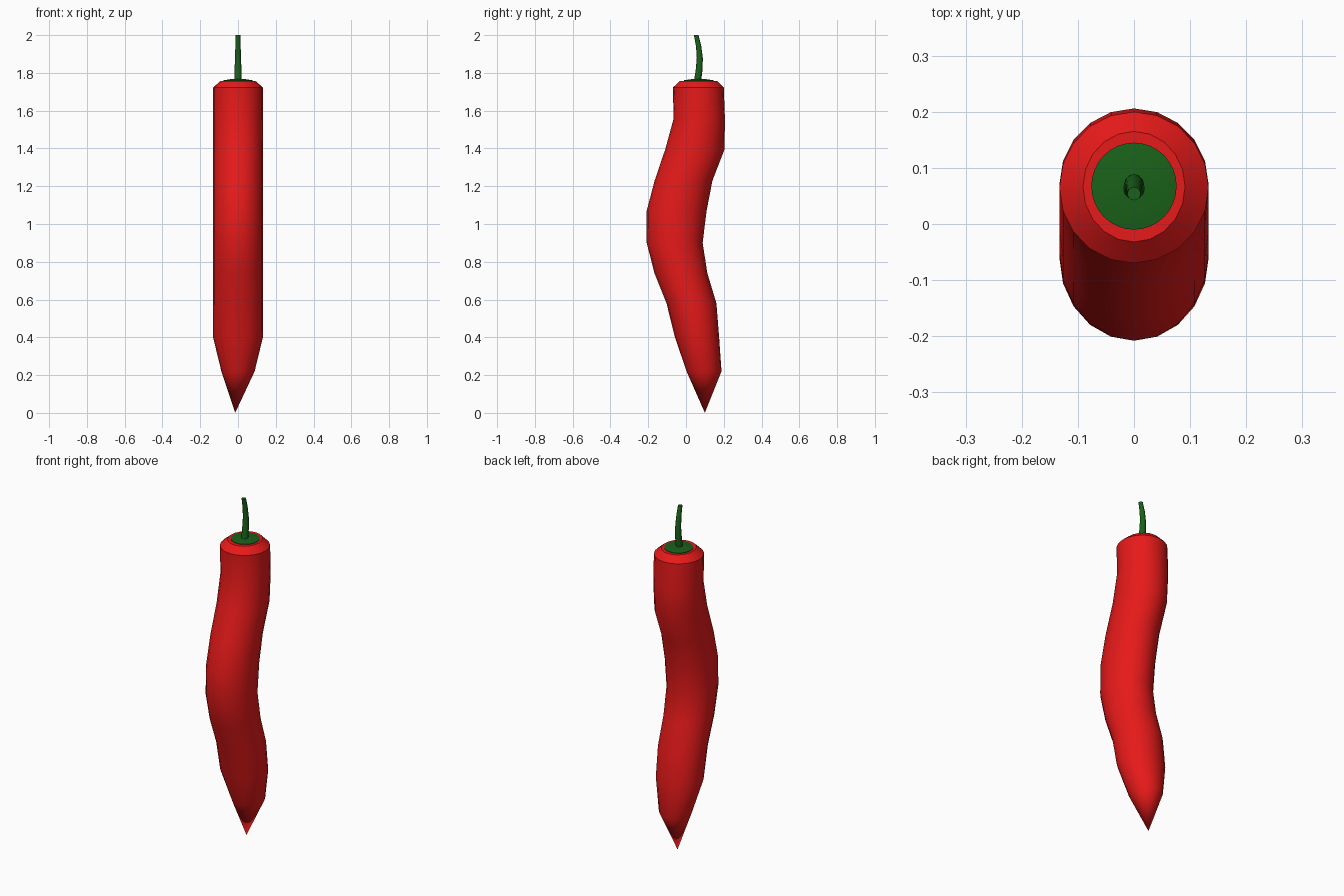
import bpy, bmesh, math

if "Cube" in bpy.data.objects:
    bpy.data.objects.remove(bpy.data.objects["Cube"])


def material(name, rgb):
    m = bpy.data.materials.new(name)
    m.diffuse_color = (*rgb, 1)
    m.use_nodes = True
    m.node_tree.nodes["Principled BSDF"].inputs["Base Color"].default_value = m.diffuse_color
    return m


def loft(name, rings, sides, mat, tip=None):
    """Skin elliptical level rings (z, y_front, y_back, half_width); optional pointed tip."""
    bm = bmesh.new()
    loops = []
    for z, y0, y1, rx in rings:
        cy, ry = (y0 + y1) / 2, (y1 - y0) / 2
        loops.append([bm.verts.new((rx * math.cos(2 * math.pi * i / sides),
                                    cy + ry * math.sin(2 * math.pi * i / sides), z))
                      for i in range(sides)])
    for a, b in zip(loops, loops[1:]):
        for i in range(sides):
            j = (i + 1) % sides
            bm.faces.new((a[i], a[j], b[j], b[i]))
    if tip:
        t = bm.verts.new(tip)
        for i in range(sides):
            bm.faces.new((t, loops[0][(i + 1) % sides], loops[0][i]))
    else:
        bm.faces.new(loops[0][::-1])
    bm.faces.new(loops[-1])
    bmesh.ops.recalc_face_normals(bm, faces=bm.faces[:])
    me = bpy.data.meshes.new(name)
    bm.to_mesh(me)
    bm.free()
    me.materials.append(mat)
    ob = bpy.data.objects.new(name, me)
    bpy.context.collection.objects.link(ob)
    bpy.ops.object.select_all(action='DESELECT')
    ob.select_set(True)
    bpy.context.view_layer.objects.active = ob
    bpy.ops.object.shade_smooth_by_angle(angle=math.radians(35))
    return ob


red = material("pepper_red", (0.8, 0.01, 0.01))
green = material("stem_green", (0.01, 0.12, 0.01))

# Wavy pepper body with pointed tip and bevelled shoulder
R = 0.133
body = [
    (0.22, 0.003, 0.188, 0.088),
    (0.405, -0.06, 0.175, R),
    (0.58, -0.103, 0.161, R),
    (0.74, -0.167, 0.113, R),
    (0.90, -0.208, 0.088, R),
    (1.07, -0.208, 0.109, R),
    (1.23, -0.166, 0.14, R),
    (1.395, -0.11, 0.204, R),
    (1.56, -0.065, 0.206, R),
    (1.722, -0.07, 0.2, R),
    (1.758, -0.032, 0.165, 0.091),
]
loft("pepper_body", body, 20, red, tip=(-0.015, 0.1, 0.0))

# Green cap disc under the stem
loft("green_cap", [(1.75, -0.01, 0.145, 0.076), (1.761, -0.01, 0.145, 0.076),
                   (1.767, 0.03, 0.105, 0.038)], 32, green)

# Curved tapering stem
path = [(1.75, 0.06, 0.019), (1.82, 0.07, 0.018), (1.88, 0.073, 0.016),
        (1.94, 0.067, 0.014), (2.0, 0.054, 0.012)]
loft("stem", [(z, y - r, y + r, r) for z, y, r in path], 12, green)
